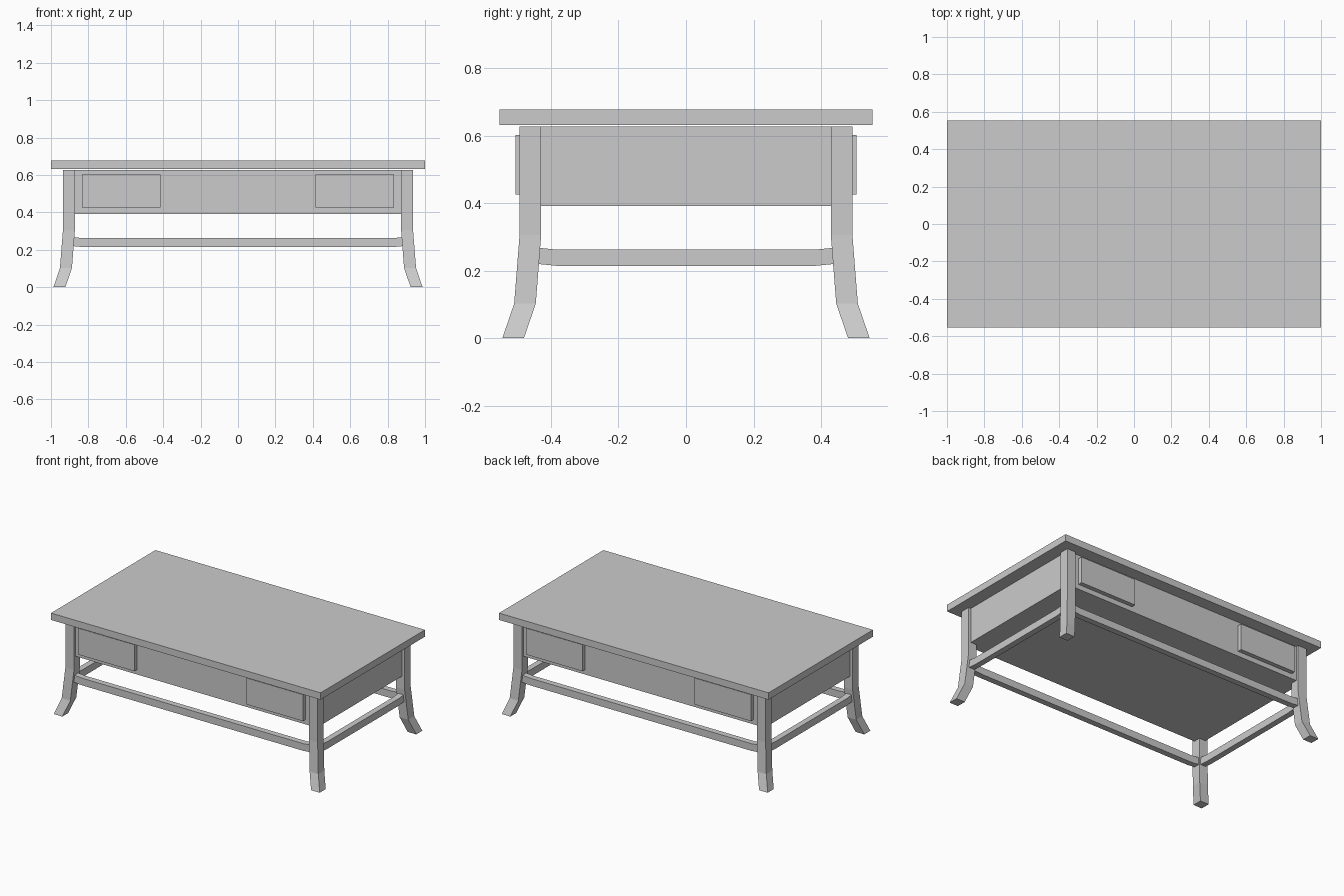
import bpy, bmesh
from mathutils import Vector

if "Cube" in bpy.data.objects:
    bpy.data.objects.remove(bpy.data.objects["Cube"])


def finish(name, bm):
    bmesh.ops.recalc_face_normals(bm, faces=bm.faces)
    mesh = bpy.data.meshes.new(name)
    bm.to_mesh(mesh)
    bm.free()
    obj = bpy.data.objects.new(name, mesh)
    bpy.context.collection.objects.link(obj)
    return obj


def box(name, x0, x1, y0, y1, z0, z1):
    bm = bmesh.new()
    bmesh.ops.create_cube(bm, size=1)
    for v in bm.verts:
        v.co = Vector(((x0 + x1) / 2 + v.co.x * (x1 - x0),
                       (y0 + y1) / 2 + v.co.y * (y1 - y0),
                       (z0 + z1) / 2 + v.co.z * (z1 - z0)))
    return finish(name, bm)


def loft(name, rings):
    """Skin a stack of four-point rings and cap both ends."""
    bm = bmesh.new()
    loops = [[bm.verts.new(p) for p in r] for r in rings]
    for a, b in zip(loops, loops[1:]):
        for i in range(4):
            j = (i + 1) % 4
            bm.faces.new((a[i], a[j], b[j], b[i]))
    bm.faces.new(loops[0])
    bm.faces.new(loops[-1])
    return finish(name, bm)


SQUARE = ((-1, -1), (1, -1), (1, 1), (-1, 1))
LEG_X, LEG_Y, LEG_R = 0.904, 0.461, 0.032

# Table top and apron body
box("table_top", -1, 1, -0.553, 0.553, 0.631, 0.677)
box("apron_body", -0.918, 0.918, -0.476, 0.476, 0.392, 0.627)

# Legs splaying outward along both axes: (height, outward shift)
LEG_PATH = ((0, 0.051), (0.102, 0.016), (0.305, 0), (0.627, 0))
for sx, side in ((-1, "left"), (1, "right")):
    for sy, end in ((-1, "front"), (1, "back")):
        loft(f"{end}_{side}_leg",
             [[(sx * (LEG_X + s) + a * LEG_R, sy * (LEG_Y + s) + b * LEG_R, z)
               for a, b in SQUARE] for z, s in LEG_PATH])

        # Drawer fronts, two on each long face
        xs = sorted((sx * 0.415, sx * 0.835))
        ys = sorted((sy * 0.46, sy * 0.505))
        box(f"{end}_{side}_drawer", *xs, *ys, 0.425, 0.602)


# Stretchers with slightly raised ends
def stretcher(name, along_x, offset, bend, end):
    rings = []
    for t, rise in ((-end, 0.007), (-bend, 0), (bend, 0), (end, 0.007)):
        ring = []
        for a, b in SQUARE:
            w, z = offset + a * 0.02, 0.238 + rise + b * 0.024
            ring.append((t, w, z) if along_x else (w, t, z))
        rings.append(ring)
    loft(name, rings)


for s, end in ((-1, "front"), (1, "back")):
    stretcher(f"{end}_stretcher", True, s * 0.463, 0.825, 0.895)
for s, side in ((-1, "left"), (1, "right")):
    stretcher(f"{side}_stretcher", False, s * 0.906, 0.382, 0.452)
